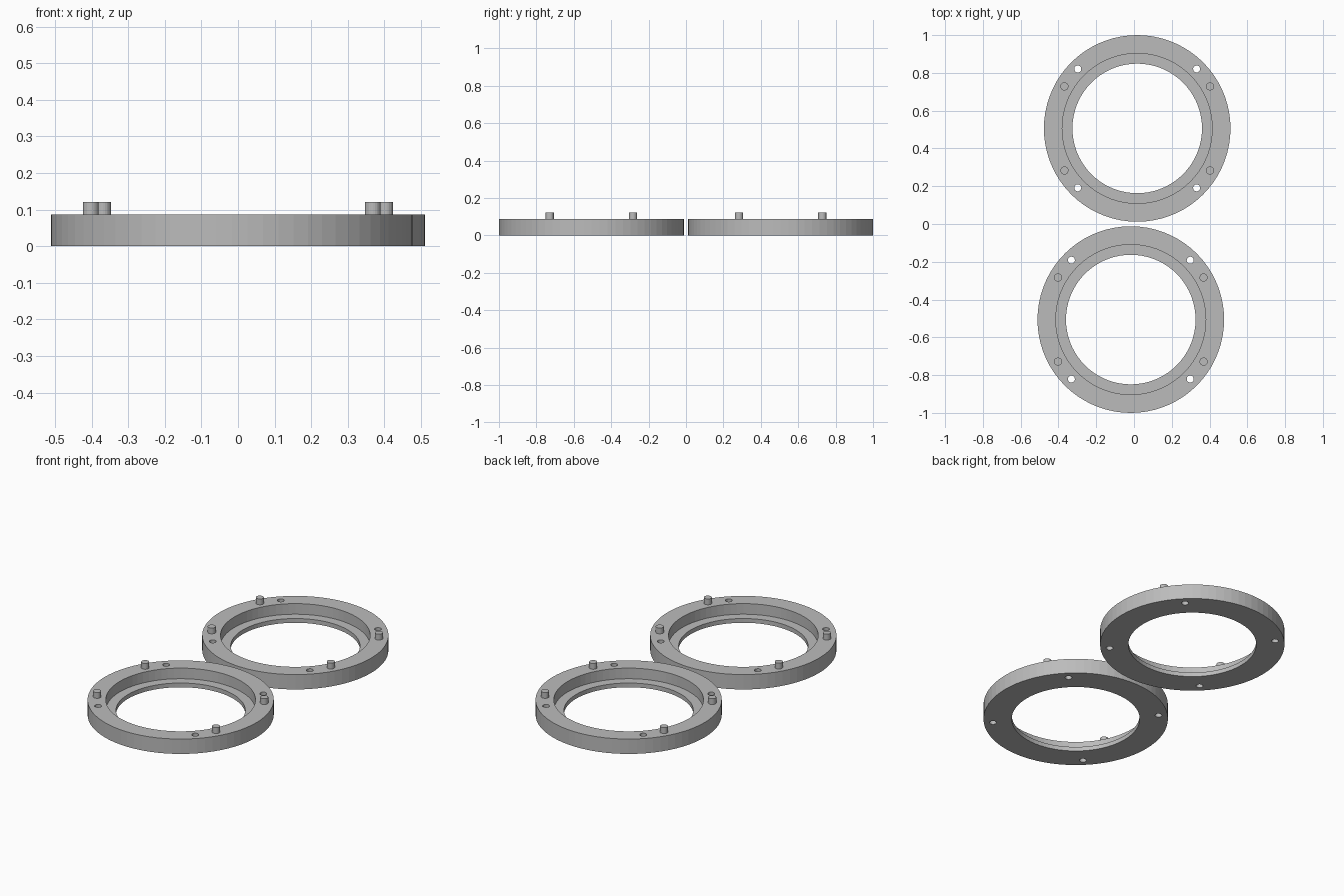
import bpy, bmesh, math

if "Cube" in bpy.data.objects:
    bpy.data.objects.remove(bpy.data.objects["Cube"])

R_OUT, R_STEP, R_IN = 0.494, 0.397, 0.343   # ring radii
H, LEDGE, PIN_TOP = 0.087, 0.025, 0.121     # heights
R_BOLT, R_PIN, R_HOLE = 0.445, 0.0215, 0.0185
SEG = 72

grey = bpy.data.materials.new("grey")
grey.diffuse_color = (0.5, 0.5, 0.5, 1)
grey.use_nodes = True
grey.node_tree.nodes["Principled BSDF"].inputs["Base Color"].default_value = grey.diffuse_color


def add_object(name, bm):
    bmesh.ops.recalc_face_normals(bm, faces=bm.faces)
    mesh = bpy.data.meshes.new(name)
    bm.to_mesh(mesh)
    bm.free()
    mesh.materials.append(grey)
    obj = bpy.data.objects.new(name, mesh)
    bpy.context.collection.objects.link(obj)
    return obj


def lathe(name, profile, center):
    """Closed (radius, z) profile swept round the vertical axis."""
    bm = bmesh.new()
    loops = []
    for r, z in profile:
        loops.append([bm.verts.new((center[0] + r * math.cos(2 * math.pi * i / SEG),
                                    center[1] + r * math.sin(2 * math.pi * i / SEG), z))
                      for i in range(SEG)])
    for k, a in enumerate(loops):
        b = loops[(k + 1) % len(loops)]
        for i in range(SEG):
            j = (i + 1) % SEG
            bm.faces.new((a[i], a[j], b[j], b[i]))
    return add_object(name, bm)


def cylinders(name, center, angles, radius, z0, z1):
    """Upright cylinders spaced on the bolt circle."""
    bm = bmesh.new()
    for deg in angles:
        a = math.radians(deg)
        made = bmesh.ops.create_cone(bm, cap_ends=True, segments=24, radius1=radius,
                                     radius2=radius, depth=z1 - z0)
        bmesh.ops.translate(bm, verts=made["verts"],
                            vec=(center[0] + R_BOLT * math.cos(a),
                                 center[1] + R_BOLT * math.sin(a), (z0 + z1) / 2))
    return add_object(name, bm)


profile = [(R_IN, 0), (R_OUT, 0), (R_OUT, H), (R_STEP, H), (R_STEP, LEDGE), (R_IN, LEDGE)]

for label, center in (("back", (0.017, 0.506)), ("front", (-0.017, -0.506))):
    # stepped ring with four through holes
    ring = lathe(label + "_ring", profile, center)
    cutter = cylinders(label + "_hole_cutter", center, (45, 135, 225, 315), R_HOLE, -0.05, 0.15)
    cutter.hide_render = True
    cutter.hide_viewport = True
    cut = ring.modifiers.new("holes", "BOOLEAN")
    cut.operation = 'DIFFERENCE'
    cut.solver = 'EXACT'
    cut.object = cutter
    # locating pins
    cylinders(label + "_pins", center, (30, 150, 210, 330), R_PIN, H, PIN_TOP)
